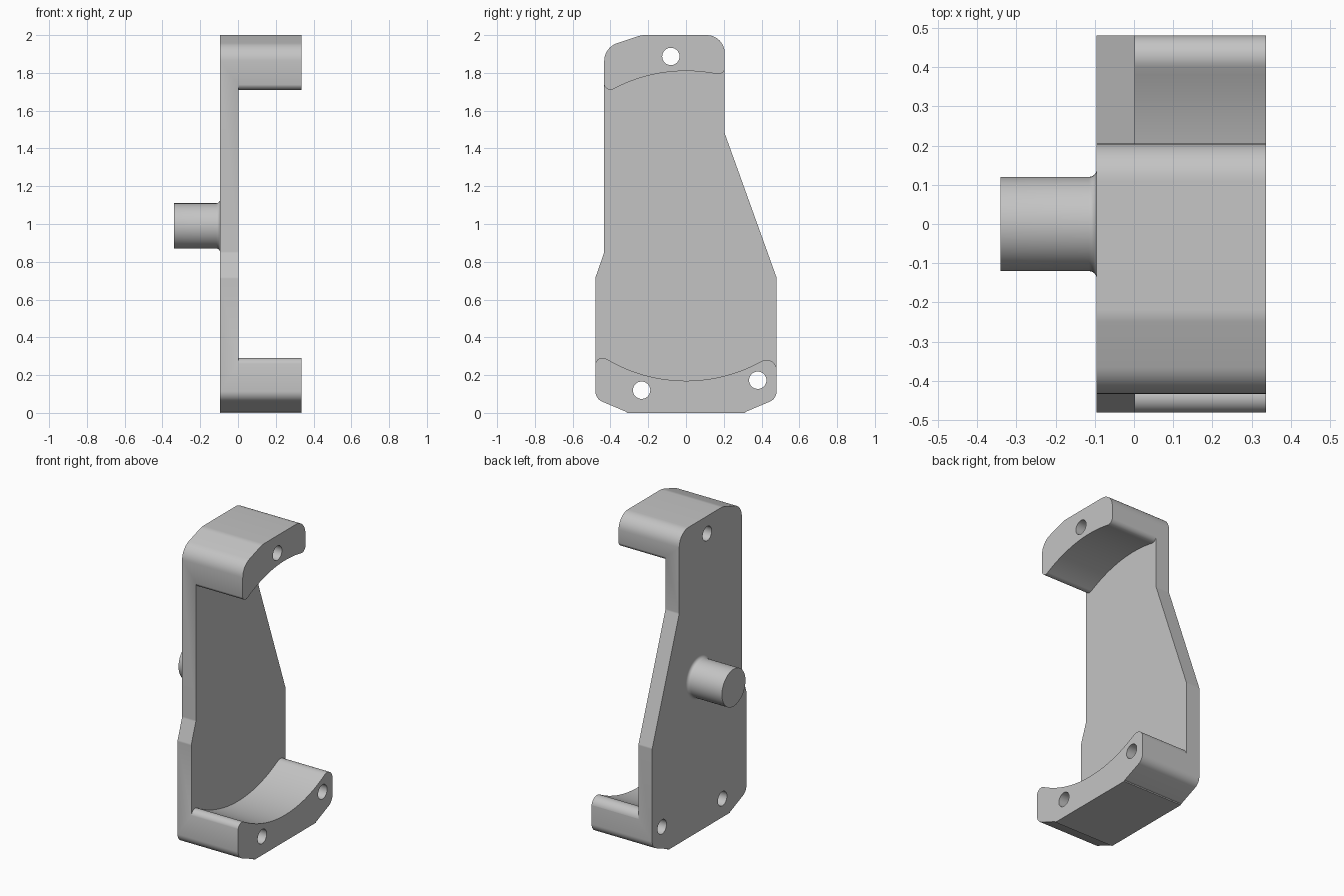
import bpy, bmesh, math
from mathutils import Vector

if "Cube" in bpy.data.objects:
    bpy.data.objects.remove(bpy.data.objects["Cube"])

grey = bpy.data.materials.new("plain grey")
grey.diffuse_color = (0.55, 0.55, 0.55, 1)
grey.use_nodes = True
grey.node_tree.nodes["Principled BSDF"].inputs["Base Color"].default_value = grey.diffuse_color

PLATE_BACK, PLATE_FRONT, ARM_END = -0.095, 0.003, 0.337
CENTRE_Z, BORE = 0.99, 0.82


def rounded(points, steps=10):
    """Replace every (y, z, radius) corner by a tangent arc."""
    out = []
    for i, (y, z, r) in enumerate(points):
        p = Vector((y, z))
        if r == 0:
            out.append(p)
            continue
        a = (Vector(points[i - 1][:2]) - p).normalized()
        b = (Vector(points[(i + 1) % len(points)][:2]) - p).normalized()
        half = a.angle(b) / 2
        c = p + (a + b).normalized() * r / math.sin(half)
        t = r / math.tan(half)
        u, v = p + a * t - c, p + b * t - c
        turn = u.angle(v)
        for k in range(steps + 1):
            f = k / steps
            out.append(c + (u * math.sin((1 - f) * turn) + v * math.sin(f * turn)) / math.sin(turn))
    return out


def make(name, bm):
    bmesh.ops.recalc_face_normals(bm, faces=bm.faces)
    mesh = bpy.data.meshes.new(name)
    bm.to_mesh(mesh)
    bm.free()
    mesh.materials.append(grey)
    obj = bpy.data.objects.new(name, mesh)
    bpy.context.collection.objects.link(obj)
    return obj


def extrude(name, outline, x0, x1):
    """Extrude a y-z outline along x."""
    bm = bmesh.new()
    face = bm.faces.new([bm.verts.new((x0, p[0], p[1])) for p in outline])
    new = bmesh.ops.extrude_face_region(bm, geom=[face])["geom"]
    bmesh.ops.translate(bm, vec=(x1 - x0, 0, 0),
                        verts=[g for g in new if isinstance(g, bmesh.types.BMVert)])
    return make(name, bm)


def cut(body, cutter):
    mod = body.modifiers.new(cutter.name, "BOOLEAN")
    mod.operation, mod.solver, mod.object = "DIFFERENCE", "EXACT", cutter
    bpy.context.view_layer.objects.active = body
    bpy.ops.object.modifier_apply(modifier=mod.name)
    bpy.data.objects.remove(cutter)


def smooth(obj):
    bpy.ops.object.select_all(action="DESELECT")
    obj.select_set(True)
    bpy.context.view_layer.objects.active = obj
    bpy.ops.object.shade_smooth_by_angle(angle=math.radians(18))


def bore_arc(y0, y1, sign, steps=32):
    """Points of the large bore, above (sign 1) or below (sign -1) its centre."""
    ys = [y0 + (y1 - y0) * k / steps for k in range(steps + 1)]
    return [(y, CENTRE_Z + sign * math.sqrt(BORE ** 2 - y * y), 0) for y in ys]


def tip(end, side, sign, radius):
    """Rounded arm tip where the bore's tangent meets the side wall."""
    y, z, _ = end
    slope = -(y / (z - CENTRE_Z))
    return (side, z + slope * (side - y), radius)


# Bracket body: full silhouette, later hollowed between the arms
bracket = extrude("bracket", rounded([
    (-0.315, 0.005, 0.06), (0.315, 0.005, 0.06), (0.48, 0.075, 0.06),
    (0.48, 0.715, 0.03), (0.205, 1.48, 0.03), (0.205, 2.0, 0.095),
    (-0.235, 2.0, 0.1), (-0.433, 1.935, 0.1), (-0.433, 0.85, 0.03),
    (-0.48, 0.715, 0.03), (-0.48, 0.075, 0.06)]), PLATE_BACK, ARM_END)
for v in bracket.data.vertices:
    if v.co.z < 0.006:
        v.co.z = 0

# Space between the arms, with curved ends
low = bore_arc(-0.40, 0.38, -1)
top = bore_arc(0.15, -0.38, 1)
space = extrude("arm_space", rounded(
    [(-0.481, 0.15, 0), tip(low[0], -0.481, -1, 0.04)] + low
    + [tip(low[-1], 0.481, -1, 0.055), (0.481, 0.15, 0), (0.7, 0.15, 0), (0.7, 1.9, 0),
       (0.206, 1.9, 0), tip(top[0], 0.206, 1, 0.035)] + top
    + [tip(top[-1], -0.434, 1, 0.034), (-0.434, 1.85, 0), (-0.7, 1.85, 0), (-0.7, 0.15, 0)]),
    PLATE_FRONT, 0.6)
cut(bracket, space)

# Screw holes through plate and arms
for y, z in [(-0.08, 1.887), (-0.235, 0.12), (0.38, 0.173)]:
    ring = [(y + 0.046 * math.cos(a * math.tau / 32), z + 0.046 * math.sin(a * math.tau / 32))
            for a in range(32)]
    cut(bracket, extrude("hole_cutter", ring, -0.3, 0.6))
smooth(bracket)

# Round pin with a flared foot on the back of the plate
profile = [(-0.34, 0.12)] + [
    (PLATE_BACK - 0.02 + 0.02 * math.sin(t), 0.14 - 0.02 * math.cos(t))
    for t in [k * math.pi / 12 for k in range(7)]]
bm = bmesh.new()
rings = [[bm.verts.new((x, r * math.cos(a * math.tau / 48), CENTRE_Z + r * math.sin(a * math.tau / 48)))
          for a in range(48)] for x, r in profile]
for r0, r1 in zip(rings, rings[1:]):
    for k in range(48):
        j = (k + 1) % 48
        bm.faces.new((r0[k], r0[j], r1[j], r1[k]))
bm.faces.new(rings[0])
bm.faces.new(rings[-1])
smooth(make("pin", bm))
